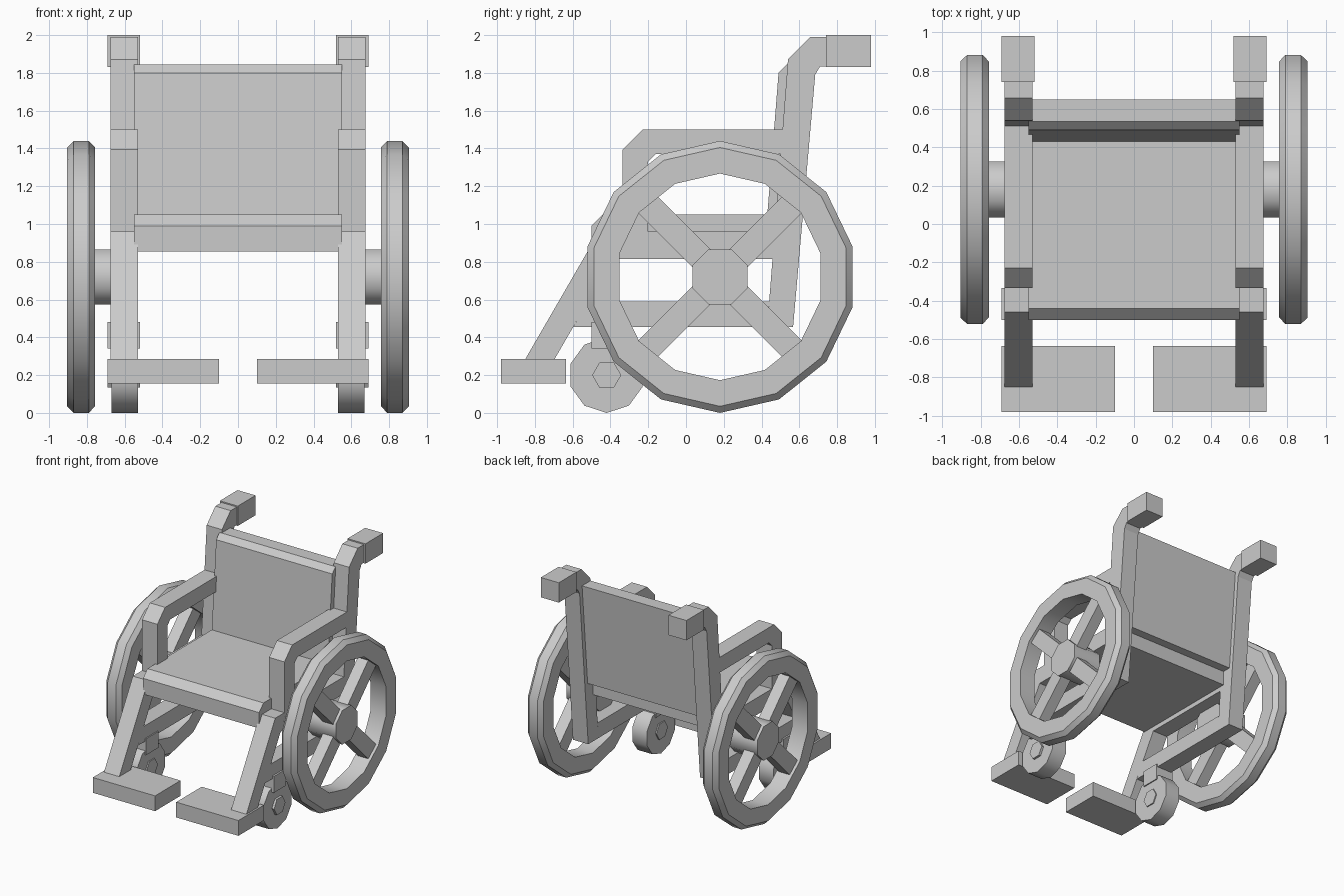
import bpy, bmesh, math
from mathutils import Vector

old = bpy.data.objects.get("Cube")
if old:
    bpy.data.objects.remove(old, do_unlink=True)

grey = bpy.data.materials.new("plain_grey")
grey.use_nodes = True
grey.diffuse_color = (0.6, 0.6, 0.6, 1)
grey.node_tree.nodes["Principled BSDF"].inputs["Base Color"].default_value = (0.6, 0.6, 0.6, 1)


def finish(name, bm, smooth=None):
    bmesh.ops.recalc_face_normals(bm, faces=bm.faces)
    mesh = bpy.data.meshes.new(name)
    bm.to_mesh(mesh)
    bm.free()
    mesh.materials.append(grey)
    obj = bpy.data.objects.new(name, mesh)
    bpy.context.collection.objects.link(obj)
    if smooth:
        bpy.ops.object.select_all(action='DESELECT')
        obj.select_set(True)
        bpy.context.view_layer.objects.active = obj
        bpy.ops.object.shade_smooth_by_angle(angle=math.radians(smooth))
    return obj


def plate(name, profile, x0, x1, smooth=None):
    """Extrude a (y, z) outline across x."""
    bm = bmesh.new()
    face = bm.faces.new([bm.verts.new((x0, y, z)) for y, z in profile])
    out = bmesh.ops.extrude_face_region(bm, geom=[face])["geom"]
    verts = [v for v in out if isinstance(v, bmesh.types.BMVert)]
    bmesh.ops.translate(bm, verts=verts, vec=(x1 - x0, 0, 0))
    return finish(name, bm, smooth)


def rect(y0, y1, z0, z1):
    return [(y0, z0), (y1, z0), (y1, z1), (y0, z1)]


def ngon(sides, radius, cy, cz, turn=0.0):
    """Regular outline; turn is counted in sides from straight up."""
    angles = [2 * math.pi * (i + turn) / sides for i in range(sides)]
    return [(cy + radius * math.sin(a), cz + radius * math.cos(a)) for a in angles]


def rim(name, section, sides, cy, cz):
    """Closed (x, radius) section swept round the x axis."""
    bm = bmesh.new()
    rings = [[bm.verts.new((x, y, z)) for y, z in ngon(sides, r, cy, cz)] for x, r in section]
    for a, b in zip(rings, rings[1:] + rings[:1]):
        for i in range(sides):
            j = (i + 1) % sides
            bm.faces.new((a[i], a[j], b[j], b[i]))
    return finish(name, bm, 30)


def spoke(angle, half_length, half_width, cy, cz):
    along = Vector((math.cos(angle), math.sin(angle))) * half_length
    side = Vector((-math.sin(angle), math.cos(angle))) * half_width
    mid = Vector((cy, cz))
    return [tuple(mid + p) for p in (along + side, along - side, -along - side, -along + side)]


# Seat cushion and leaning backrest, each with a chamfered front top edge
plate("seat", [(-.5, .855), (-.5, .99), (-.44, 1.05), (.5, 1.05), (.5, .855)], -.55, .55)
plate("backrest", [(.425, .98), (.49, 1.8), (.535, 1.845), (.65, 1.845), (.575, .98)], -.55, .55)

# Tubular side frame outlines
frame_parts = {
    "leg_tube": [(-.9, .2), (-.745, .2), (-.304, .96), (-.46, .96)],
    "seat_rail": [(-.304, .96), (-.388, .815), (.458, .815), (.47, .96)],
    "lower_rail": [(-.596, .456), (-.519, .59), (.44, .59), (.43, .456)],
    "back_post": [(.43, .456), (.54, 1.872), (.657, 1.99), (.75, 1.99),
                  (.75, 1.835), (.71, 1.835), (.684, 1.79), (.567, .456)],
    "armrest": [(-.335, .96), (-.335, 1.395), (-.23, 1.5), (.512, 1.5),
                (.502, 1.37), (-.16, 1.37), (-.2, 1.33), (-.2, .96)],
}

WY, WZ = .18, .72      # main wheel centre
CY, CZ = -.42, .2      # caster centre

for side, s in (("left", 1), ("right", -1)):
    for part, outline in frame_parts.items():
        plate(f"{side}_{part}", outline, s * .53, s * .675)

    # Push handle grip and footrest
    plate(f"{side}_grip", rect(.74, .98, 1.83, 2), s * .52, s * .69)
    plate(f"{side}_footrest", rect(-.98, -.635, .155, .286), s * .1, s * .69)

    # Main wheel
    section = [(.757, .547), (.757, .685), (.79, .72), (.87, .72), (.905, .685), (.905, .547)]
    rim(f"{side}_wheel_rim", [(s * x, r) for x, r in section], 14, WY, WZ)
    for n, turn in enumerate((.25, .75)):
        plate(f"{side}_spoke_{n + 1}", spoke(turn * math.pi, .6, .067, WY, WZ), s * .78, s * .88)
    plate(f"{side}_wheel_hub", ngon(8, .158, WY, WZ, .5), s * .64, s * .905, 50)

    # Caster wheel, its axle and mount
    plate(f"{side}_caster", ngon(10, .2, CY, CZ), s * .53, s * .67, 50)
    plate(f"{side}_caster_axle", ngon(6, .077, CY, CZ, .5), s * .52, s * .69)
    plate(f"{side}_caster_mount", rect(-.5, -.335, .34, .48), s * .52, s * .69)
